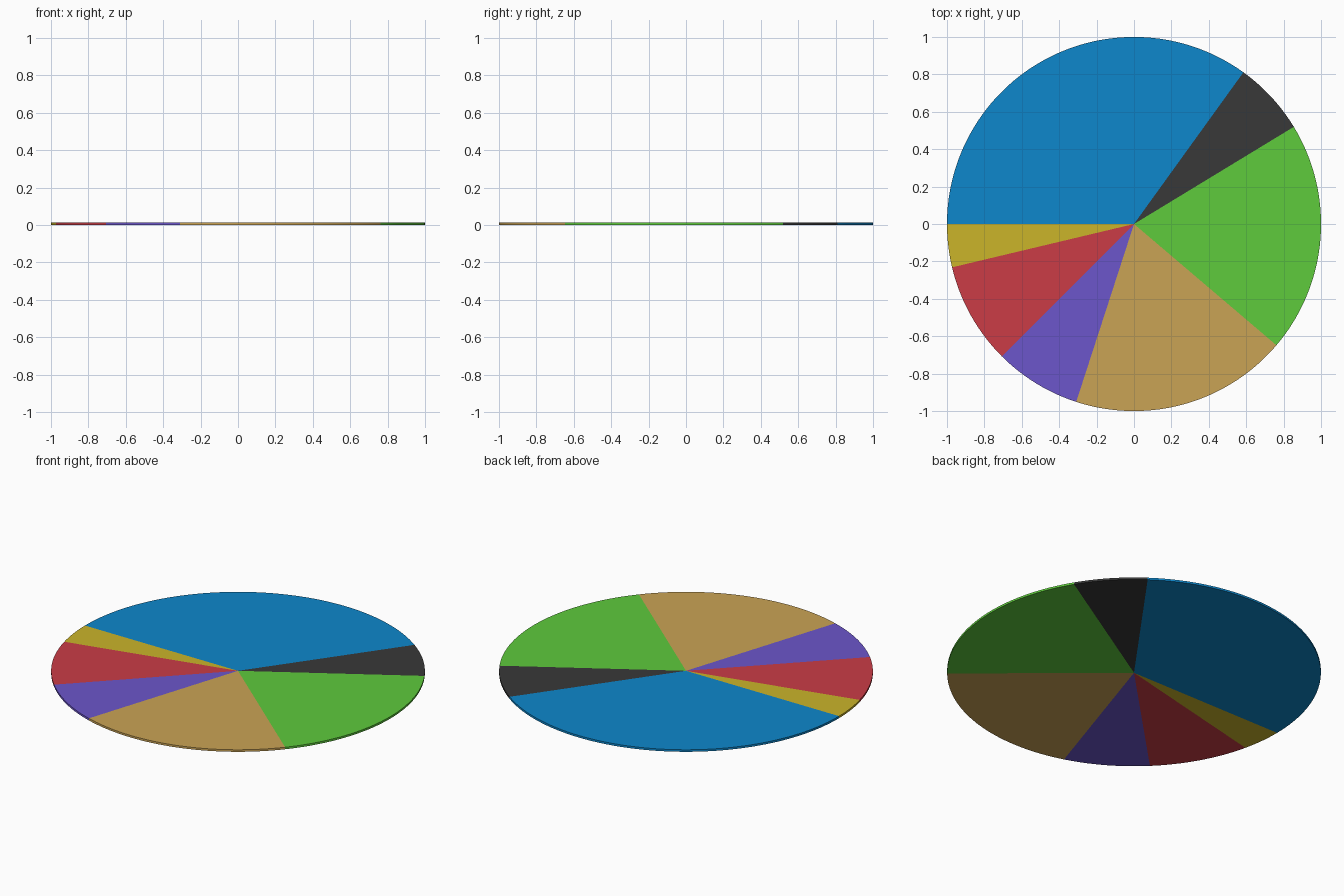
import bpy, bmesh
from math import radians, cos, sin, ceil

if "Cube" in bpy.data.objects:
    bpy.data.objects.remove(bpy.data.objects["Cube"])

THICK = 0.012
RADIUS = 1.0


def linear(c):
    c /= 255
    return c / 12.92 if c <= 0.04045 else ((c + 0.055) / 1.055) ** 2.4


def wedge(name, start, end, rgb):
    """Solid pie slice between two angles in degrees."""
    steps = max(2, ceil((end - start) / 2))
    bm = bmesh.new()
    verts = [bm.verts.new((0, 0, 0))]
    for i in range(steps + 1):
        a = radians(start + (end - start) * i / steps)
        verts.append(bm.verts.new((RADIUS * cos(a), RADIUS * sin(a), 0)))
    base = bm.faces.new(verts)
    top = bmesh.ops.extrude_face_region(bm, geom=[base], use_keep_orig=True)["geom"]
    bmesh.ops.translate(bm, vec=(0, 0, THICK),
                        verts=[v for v in top if isinstance(v, bmesh.types.BMVert)])
    bmesh.ops.recalc_face_normals(bm, faces=bm.faces[:])
    mesh = bpy.data.meshes.new(name)
    bm.to_mesh(mesh)
    bm.free()
    mat = bpy.data.materials.new(name + "_colour")
    mat.diffuse_color = (*[linear(c) for c in rgb], 1)
    mat.use_nodes = True
    mat.node_tree.nodes["Principled BSDF"].inputs["Base Color"].default_value = mat.diffuse_color
    mesh.materials.append(mat)
    obj = bpy.data.objects.new(name, mesh)
    bpy.context.collection.objects.link(obj)
    # smooth rim, crisp edges
    bpy.ops.object.select_all(action='DESELECT')
    obj.select_set(True)
    bpy.context.view_layer.objects.active = obj
    bpy.ops.object.shade_smooth_by_angle(angle=radians(30))


# Slices in counter-clockwise order
wedge("black_slice", 31.3, 54.2, (56, 56, 56))
wedge("blue_slice", 54.2, 180, (13, 135, 204))
wedge("yellow_slice", 180, 193.4, (203, 181, 42))
wedge("red_slice", 193.4, 225.1, (203, 60, 70))
wedge("purple_slice", 225.1, 252, (108, 86, 203))
wedge("tan_slice", 252, 319.6, (202, 163, 85))
wedge("green_slice", 319.6, 391.3, (94, 203, 60))
